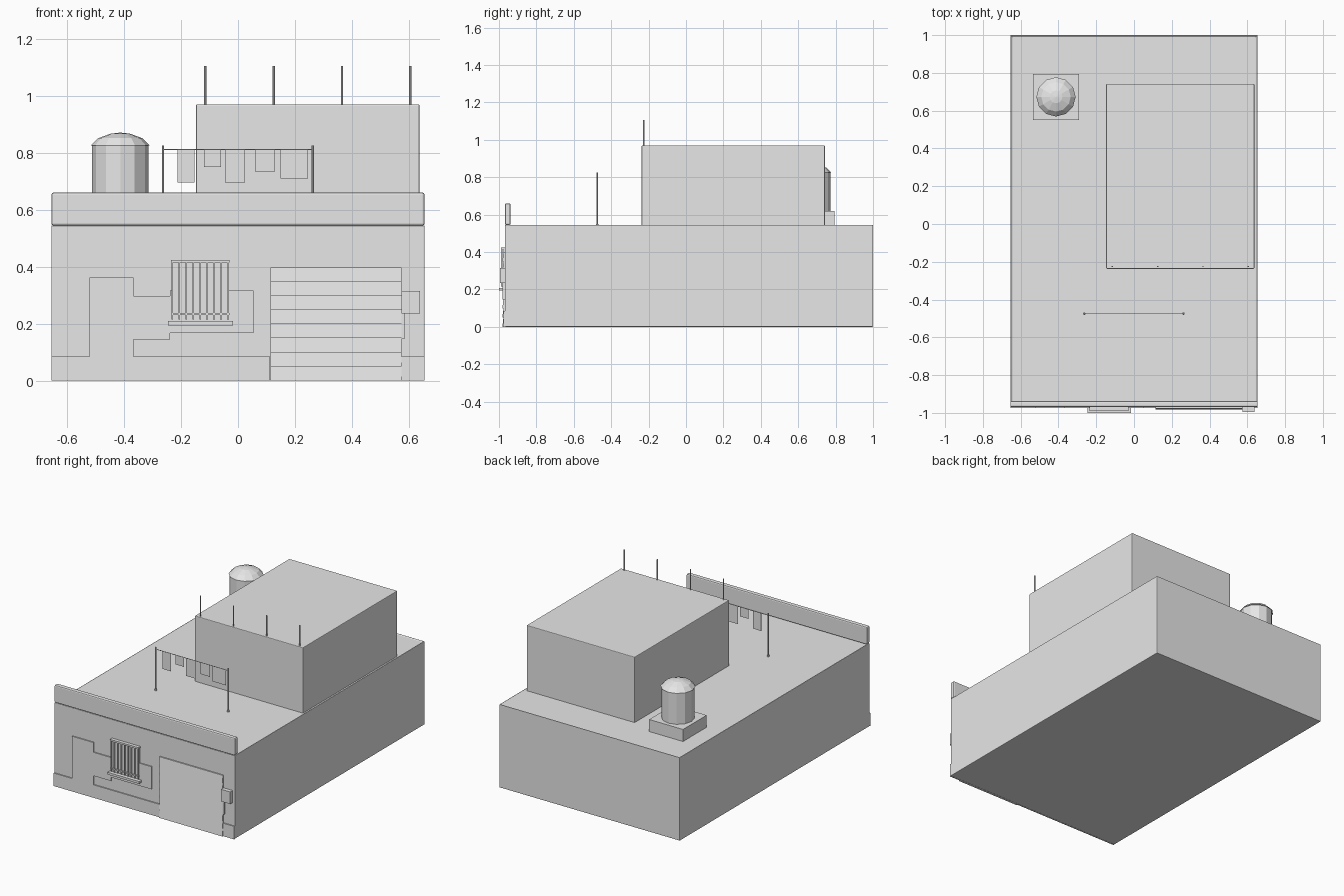
import bpy, bmesh, math
from mathutils import Vector

cube = bpy.data.objects.get("Cube")
if cube:
    bpy.data.objects.remove(cube, do_unlink=True)

GREY = bpy.data.materials.new("plain_grey")
GREY.use_nodes = True
GREY.diffuse_color = (0.8, 0.8, 0.8, 1)
GREY.node_tree.nodes["Principled BSDF"].inputs["Base Color"].default_value = (0.8, 0.8, 0.8, 1)

ROOF = 0.545
WALL = -0.968


def finish(name, bm):
    bmesh.ops.recalc_face_normals(bm, faces=bm.faces)
    mesh = bpy.data.meshes.new(name)
    bm.to_mesh(mesh)
    bm.free()
    mesh.materials.append(GREY)
    obj = bpy.data.objects.new(name, mesh)
    bpy.context.collection.objects.link(obj)
    return obj


def box(name, x, y, z, bevel=0, recess=0):
    """Box between pairs of limits, with optional soft edges and sunken top."""
    bm = bmesh.new()
    bmesh.ops.create_cube(bm, size=1)
    for v in bm.verts:
        v.co = Vector([lim[0] if c < 0 else lim[1] for c, lim in zip(v.co, (x, y, z))])
    if bevel:
        bmesh.ops.bevel(bm, geom=bm.edges[:], offset=bevel, segments=2,
                        profile=0.5, affect='EDGES')
    if recess:
        top = max(bm.faces, key=lambda f: f.calc_center_median().z)
        bmesh.ops.inset_region(bm, faces=[top], thickness=0.01, depth=0)
        for v in top.verts:
            v.co.z -= recess
    return finish(name, bm)


def rod(name, start, end, radius, sides=8):
    a, b = Vector(start), Vector(end)
    bm = bmesh.new()
    bmesh.ops.create_cone(bm, cap_ends=True, segments=sides, radius1=radius,
                          radius2=radius, depth=(b - a).length)
    turn = Vector((0, 0, 1)).rotation_difference(b - a)
    for v in bm.verts:
        v.co = turn @ v.co + (a + b) / 2
    return finish(name, bm)


def extrude(name, outline, direction):
    """Prism from a closed outline."""
    bm = bmesh.new()
    face = bm.faces.new([bm.verts.new(p) for p in outline])
    new = bmesh.ops.extrude_face_region(bm, geom=[face])["geom"]
    bmesh.ops.translate(bm, vec=direction,
                        verts=[g for g in new if isinstance(g, bmesh.types.BMVert)])
    return finish(name, bm)


# Building masses
box("main_building", (-0.655, 0.655), (WALL, 1), (0, ROOF), 0.004, 0.004)
box("front_parapet", (-0.655, 0.655), (WALL, -0.938), (ROOF, 0.66), 0.007)
box("upper_storey", (-0.147, 0.637), (-0.237, 0.742), (ROOF - 0.01, 0.97), 0.004)

# Rods standing on the upper storey
for i in range(4):
    x = -0.115 + 0.24 * i
    rod(f"roof_rod_{i + 1}", (x, -0.225, 0.96), (x, -0.225, 1.105), 0.004)

# Water tank with a faceted domed lid
box("tank_base", (-0.535, -0.29), (0.55, 0.795), (ROOF - 0.01, 0.62))
rod("water_tank", (-0.413, 0.673, 0.62), (-0.413, 0.673, 0.828), 0.099, 12)
bm = bmesh.new()
SIDES = 12
rings = [[bm.verts.new((-0.413 + r * math.cos(a), 0.673 + r * math.sin(a), z))
          for a in (math.tau * i / SIDES for i in range(SIDES))]
         for r, z in ((0.104, 0.825), (0.078, 0.851), (0.034, 0.867))]
apex = bm.verts.new((-0.413, 0.673, 0.871))
bm.faces.new(rings[0])
for i in range(SIDES):
    j = (i + 1) % SIDES
    for low, high in zip(rings, rings[1:]):
        bm.faces.new((low[i], low[j], high[j], high[i]))
    bm.faces.new((rings[-1][i], rings[-1][j], apex))
finish("tank_lid", bm)

# Washing line with hanging cloths
LINE_Y = -0.475
for side, x in (("right", -0.263), ("left", 0.262)):
    rod(f"line_post_{side}", (x, LINE_Y, ROOF - 0.01), (x, LINE_Y, 0.825), 0.004)
    rod(f"post_foot_{side}", (x, LINE_Y, ROOF - 0.01), (x, LINE_Y, ROOF + 0.005), 0.007)
rod("washing_line", (-0.263, LINE_Y, 0.811), (0.262, LINE_Y, 0.811), 0.002, 6)
cloths = ((-0.213, -0.153, 0.695), (-0.12, -0.06, 0.75), (-0.045, 0.025, 0.695),
          (0.06, 0.13, 0.735), (0.15, 0.245, 0.71))
for i, (x0, x1, z) in enumerate(cloths):
    box(f"cloth_{i + 1}", (x0, x1), (LINE_Y - 0.001, LINE_Y + 0.001), (z, 0.811))

# Stepped facing plate on the lower front wall
facing = [(-0.654, 0), (-0.654, 0.085), (-0.522, 0.085), (-0.522, 0.362),
          (-0.367, 0.362), (-0.367, 0.298), (-0.238, 0.298), (-0.238, 0.316),
          (0.054, 0.316), (0.054, 0.168), (-0.238, 0.168), (-0.238, 0.144),
          (-0.367, 0.144), (-0.367, 0.085), (0.113, 0.085), (0.113, 0)]
extrude("wall_facing", [(x, WALL + 0.002, z) for x, z in facing], (0, -0.009, 0))
box("skirting_left", (0.574, 0.654), (WALL - 0.007, WALL + 0.002), (0, 0.085))

# Roller shutter with sloping slats
SLATS = 8
step = 0.398 / SLATS
teeth = [(0.114, WALL + 0.002, 0)]
for i in range(SLATS):
    teeth += [(0.114, WALL - 0.014, i * step), (0.114, WALL - 0.008, (i + 1) * step)]
teeth.append((0.114, WALL + 0.002, SLATS * step))
extrude("roller_shutter", teeth, (0.46, 0, 0))

# Barred window and sill
box("window_pane", (-0.233, -0.032), (WALL - 0.008, WALL), (0.235, 0.42))
box("window_top_rail", (-0.236, -0.03), (-0.99, WALL), (0.414, 0.424))
box("window_bottom_rail", (-0.236, -0.03), (-0.987, -0.98), (0.231, 0.237))
for i in range(9):
    x = -0.231 + 0.0245 * i
    box(f"window_bar_{i + 1}", (x - 0.003, x + 0.003), (-0.988, -0.981), (0.215, 0.416))
box("window_sill", (-0.246, -0.017), (-1, WALL), (0.194, 0.209))

# Meter box and its conduit
box("meter_box", (0.574, 0.639), (-0.994, WALL), (0.235, 0.314))
box("meter_conduit", (0.574, 0.585), (-0.98, WALL), (0.146, 0.235))
